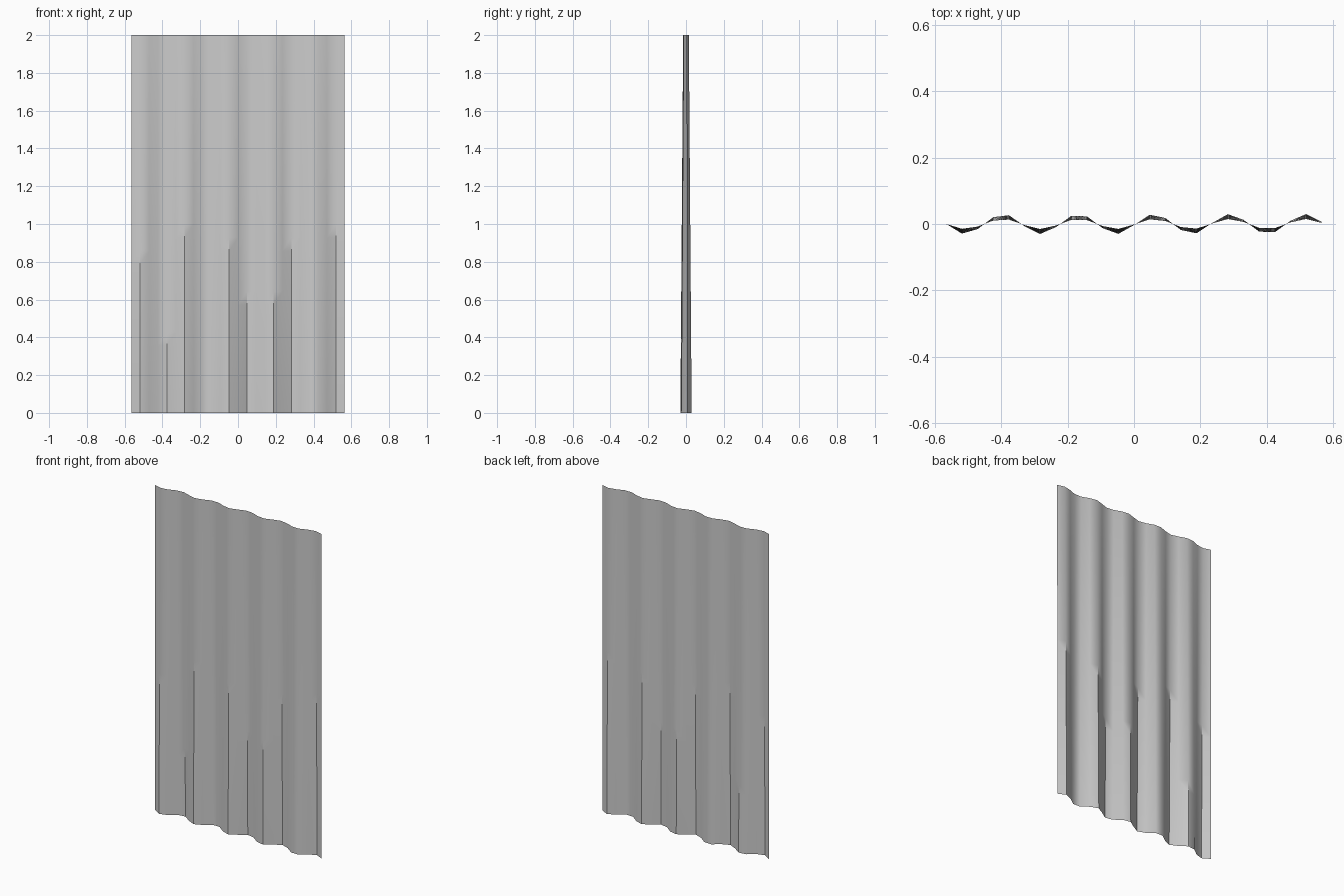
import bpy, bmesh, math

if "Cube" in bpy.data.objects:
    bpy.data.objects.remove(bpy.data.objects["Cube"])

WIDTH, HEIGHT = 1.13, 2.0
COLS, ROWS = 24, 28
PHASE_STEP = 1.3                # wave angle between neighbouring columns
AMP_TOP, AMP_BOTTOM = 0.015, 0.03

# Pleated sheet: a grid whose folds deepen towards the hem
bm = bmesh.new()
grid = []
for r in range(ROWS + 1):
    t = r / ROWS
    amp = AMP_BOTTOM + (AMP_TOP - AMP_BOTTOM) * t
    grid.append([bm.verts.new((WIDTH * (c / COLS - 0.5),
                               -amp * math.sin(PHASE_STEP * c),
                               HEIGHT * t)) for c in range(COLS + 1)])
for r in range(ROWS):
    for c in range(COLS):
        bm.faces.new((grid[r][c], grid[r][c + 1],
                      grid[r + 1][c + 1], grid[r + 1][c]))

mesh = bpy.data.meshes.new("curtain")
bm.to_mesh(mesh)
bm.free()
curtain = bpy.data.objects.new("curtain", mesh)
bpy.context.collection.objects.link(curtain)

# Smooth cloth, with the deepest creases kept sharp
bpy.context.view_layer.objects.active = curtain
curtain.select_set(True)
bpy.ops.object.shade_smooth_by_angle(angle=math.radians(38.5))
